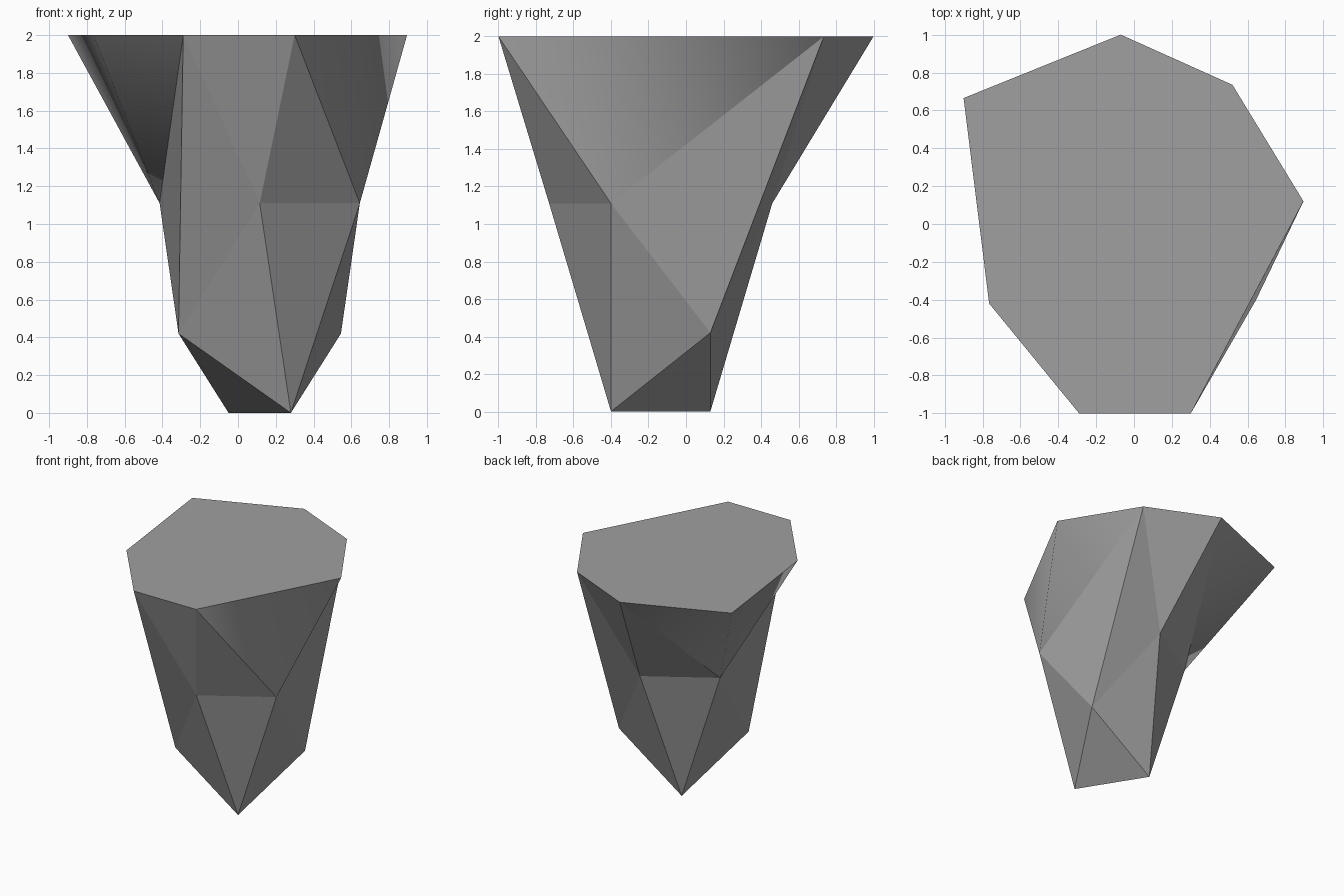
import bpy, bmesh
from mathutils import Vector

cube = bpy.data.objects.get("Cube")
if cube:
    bpy.data.objects.remove(cube, do_unlink=True)

# Single stone colour
stone = bpy.data.materials.new("stone_grey")
stone.use_nodes = True
grey = (0.35, 0.35, 0.35, 1)
stone.diffuse_color = grey
stone.node_tree.nodes["Principled BSDF"].inputs["Base Color"].default_value = grey

bm = bmesh.new()
centre = Vector((0.115, -0.135, 0))


def half_turn_pair(x, y, z):
    """Add a point and its copy turned 180 degrees about the stone's axis."""
    twin = (2 * centre.x - x, 2 * centre.y - y, z)
    return bm.verts.new((x, y, z)), bm.verts.new(twin)


# Faceted lower body: bottom ridge, low corners and waist
ridge = half_turn_pair(0.28, -0.40, 0)
low = half_turn_pair(0.545, 0.13, 0.42)
waist_right = half_turn_pair(0.645, -0.40, 1.11)
waist_front = half_turn_pair(0.115, -0.73, 1.11)

# Flat rim, counter-clockwise from the front left corner
rim = [bm.verts.new((x, y, 2)) for x, y in (
    (-0.29, -1.0), (0.30, -1.0), (0.895, 0.12), (0.52, 0.735),
    (-0.07, 1.0), (-0.90, 0.665), (-0.765, -0.42))]
bm.faces.new(rim)

# Both half-turn sides share one facet layout
for i, j in ((0, 1), (1, 0)):
    corner = rim[3 if i == 0 else 0]
    opposite = rim[0 if i == 0 else 3]
    tip = rim[1 if i == 0 else 4]
    for facet in (
            (ridge[i], ridge[j], low[i]),
            (ridge[i], low[i], waist_right[i]),
            (ridge[i], waist_right[i], waist_front[i]),
            (ridge[i], waist_front[i], low[j]),
            (low[i], waist_right[i], corner),
            (low[j], waist_front[i], opposite),
            (waist_right[i], waist_front[i], tip),
            (waist_front[i], opposite, tip)):
        bm.faces.new(facet)

# Softly shaded flared fans that widen the waist out to the rim
for hub, path in ((waist_right[0], (1, 2, 3)), (waist_right[1], (4, 5, 6, 0))):
    for a, b in zip(path, path[1:]):
        bm.faces.new((hub, rim[a], rim[b])).smooth = True

bmesh.ops.recalc_face_normals(bm, faces=bm.faces)
mesh = bpy.data.meshes.new("faceted_rock")
bm.to_mesh(mesh)
bm.free()
mesh.materials.append(stone)
rock = bpy.data.objects.new("faceted_rock", mesh)
bpy.context.collection.objects.link(rock)
